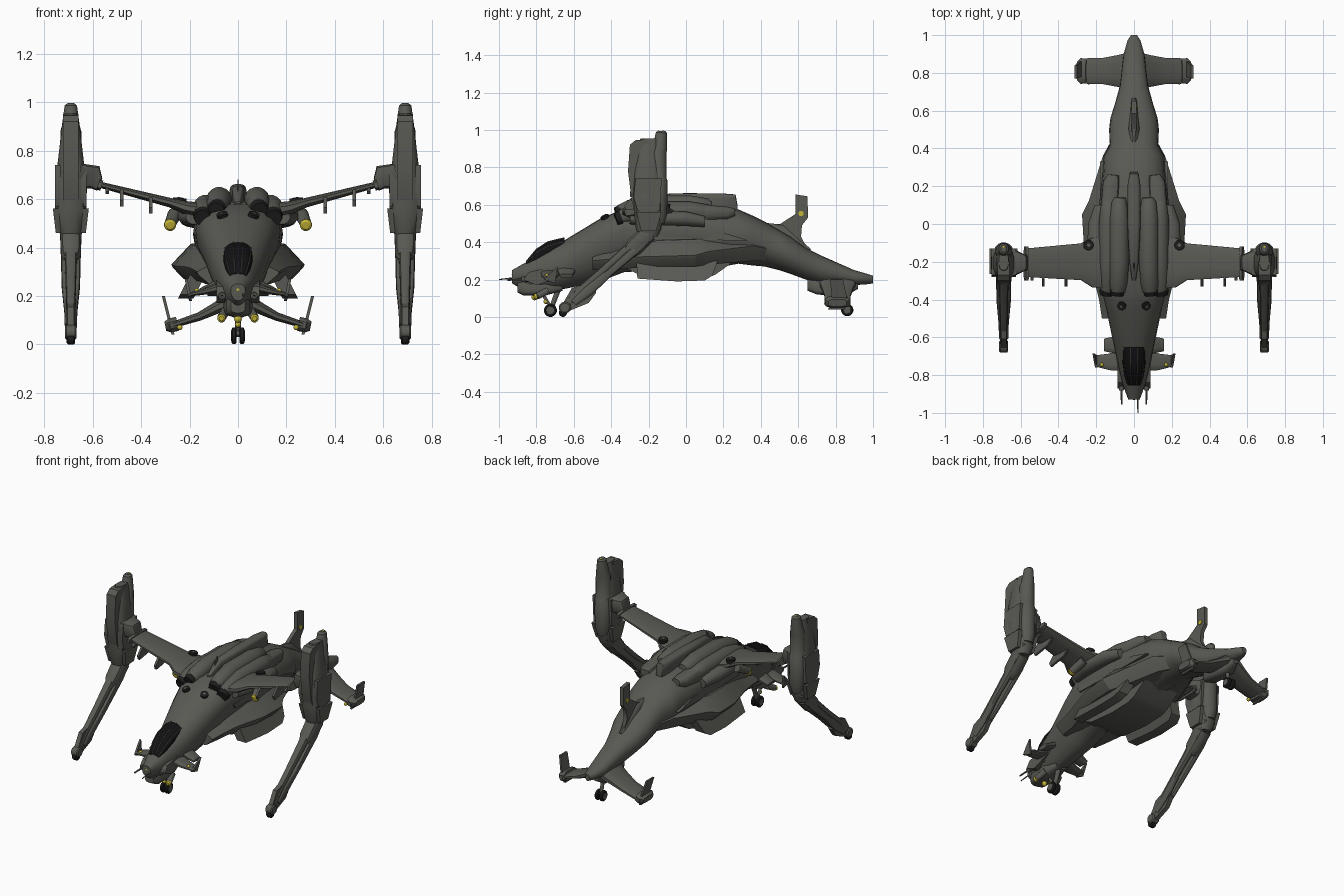
import bpy, bmesh, math
from mathutils import Vector


def mat(name, c):
    m = bpy.data.materials.new(name)
    m.diffuse_color = (*c, 1)
    return m


HULL = mat("hull_grey", (0.10, 0.10, 0.088))
DARK = mat("dark_rubber", (0.012, 0.012, 0.012))
GLASS = mat("black_glass", (0.006, 0.006, 0.007))
LAMP = mat("lamp_yellow", (0.55, 0.46, 0.04))


def finish(name, bm, m, mirror, angle=35):
    bmesh.ops.recalc_face_normals(bm, faces=bm.faces)
    me = bpy.data.meshes.new(name)
    bm.to_mesh(me)
    bm.free()
    me.materials.append(m)
    ob = bpy.data.objects.new(name, me)
    bpy.context.collection.objects.link(ob)
    if mirror:
        ob.modifiers.new("Mirror", 'MIRROR')
    bpy.ops.object.select_all(action='DESELECT')
    ob.select_set(True)
    bpy.context.view_layer.objects.active = ob
    bpy.ops.object.shade_smooth_by_angle(angle=math.radians(angle))
    return ob


def loft(name, rings, m=HULL, mirror=False, angle=35):
    bm = bmesh.new()
    rs = [[bm.verts.new(p) for p in r] for r in rings]
    n = len(rs[0])
    for a, b in zip(rs, rs[1:]):
        for i in range(n):
            bm.faces.new((a[i], a[(i + 1) % n], b[(i + 1) % n], b[i]))
    bm.faces.new(rs[0])
    bm.faces.new(rs[-1])
    return finish(name, bm, m, mirror, angle)


def spow(v, e):
    return math.copysign(abs(v) ** e, v)


def hull(name, secs, m=HULL, n=20, e=0.85):
    """Sections (y, half width, bottom, widest level, top) along the body."""
    rings = []
    for y, w, zb, zm, zt in secs:
        ring = []
        for i in range(n):
            a = 2 * math.pi * i / n
            k = e if math.sin(a) > 0 else max(e, .5) * 1.25
            s = spow(math.sin(a), k)
            ring.append((w * spow(math.cos(a), k), y, zm + s * ((zt - zm) if s > 0 else (zm - zb))))
        rings.append(ring)
    return loft(name, rings, m)


def tube(name, pts, m=HULL, mirror=True, n=12, e=1.0):
    """Points (x, y, z, half size across, half size other way) along a path."""
    ps = [Vector(p[:3]) for p in pts]
    t = (ps[-1] - ps[0]).normalized()
    u = Vector((0, 1, 0)) if abs(t.x) > 0.7 else Vector((1, 0, 0))
    u = (u - t * u.dot(t)).normalized()
    v = t.cross(u)
    rings = []
    for p, q in zip(ps, pts):
        rings.append([p + u * q[3] * spow(math.cos(a), e) + v * q[4] * spow(math.sin(a), e)
                      for a in [2 * math.pi * (i + 0.5) / n for i in range(n)]])
    return loft(name, rings, m, mirror)


def plate(name, outline, x, half, m=HULL, mirror=True, lean=0.0):
    """Side outline (y, z) given thickness in x, leaning outward with height."""
    z0 = outline[0][1]
    return loft(name, [[(x + s * half + lean * (z - z0), y, z) for y, z in outline] for s in (-1, 1)], m, mirror)


def ball(name, c, r, m=LAMP, mirror=True):
    bm = bmesh.new()
    bmesh.ops.create_uvsphere(bm, u_segments=12, v_segments=8, radius=r)
    bmesh.ops.translate(bm, verts=bm.verts, vec=c)
    return finish(name, bm, m, mirror, 60)


def vent(name, c, normal, r):
    """Dark fan disc with a grey hub, lying on the skin."""
    c, d = Vector(c), Vector(normal).normalized()
    u = d.cross(Vector((1, 0, 0))).normalized()
    v = d.cross(u)

    def disc(nm, rad, lo, hi, m):
        loft(nm, [[c + d * h + (u * math.cos(i * math.pi / 8) + v * math.sin(i * math.pi / 8)) * rad
                   for i in range(16)] for h in (lo, hi)], m, True)
    disc(name, r, -.02, .004, DARK)
    disc(name + "_hub", r * .35, 0, .007, HULL)


# Fuselage
hull("fuselage", [(-.93, .03, .18, .22, .25), (-.85, .06, .13, .23, .295), (-.75, .085, .14, .25, .36),
                  (-.65, .105, .15, .29, .41), (-.46, .145, .19, .41, .525), (-.33, .175, .24, .47, .58),
                  (-.1, .185, .25, .46, .6), (.1, .185, .25, .45, .6), (.28, .165, .285, .43, .575),
                  (.36, .16, .275, .41, .54), (.42, .128, .27, .39, .51), (.5, .132, .25, .36, .465),
                  (.56, .125, .23, .33, .43), (.64, .1, .2, .29, .37),
                  (.73, .075, .175, .255, .325), (.9, .055, .17, .21, .25), (.97, .035, .175, .205, .23),
                  (1.0, .015, .18, .2, .22)])
hull("nose_chin", [(-.9, .03, .13, .16, .2), (-.87, .05, .115, .15, .2), (-.75, .06, .115, .15, .2),
                   (-.66, .04, .14, .17, .2)], e=.5)
# Canopy with frame bars laid on its skin
CANOPY = [(-.855, .035, .26, .28, .293), (-.8, .052, .28, .315, .36), (-.74, .06, .3, .345, .4),
          (-.65, .06, .33, .37, .422)]
hull("canopy", CANOPY, GLASS, n=24)
for f in (.33, .9):
    tube("canopy_bar", [(w * f, y, zm + (zt - zm) * (1 - f ** 2.35) ** .425 + .003, .0025, .003)
                        for y, w, zb, zm, zt in CANOPY], n=6)
# Top engines: two barrels a side with dark intakes, plus a raised spine
for nm, x, z, r in (("inner", .078, .597, .053), ("outer", .135, .567, .05)):
    tube(nm + "_engine", [(x + .007, -.36, z - .035, r * .72, r * .72), (x + .005, -.31, z - .02, r * .92, r * .92),
                          (x, -.2, z, r, r), (x, .03, z, r, r), (x, .12, z - .005, r * .75, r * .8),
                          (x - .005, .14, z - .01, r * .55, r * .55)], n=16)
    tube(nm + "_intake", [(x + .012, -.375, z - .045, .034, .034), (x + .009, -.348, z - .037, .041, .041)], DARK, n=14)
hull("spine", [(-.3, .01, .56, .58, .59), (-.2, .025, .56, .62, .655), (.0, .035, .55, .62, .662),
               (.2, .035, .54, .62, .66), (.265, .025, .54, .62, .655), (.275, .02, .54, .59, .6)], e=.6)
plate("spine_blade", [(-.25, .62), (-.21, .68), (-.2, .62)], 0, .003, mirror=False)
tube("rear_exhaust_fairing", [(.13, .05, .555, .05, .05), (.12, .22, .555, .045, .035), (.11, .26, .56, .03, .02)], e=.7)
tube("shoulder_nacelle", [(.18, -.3, .525, .035, .03), (.2, -.2, .53, .05, .04), (.2, 0, .525, .045, .04),
                          (.18, .1, .51, .03, .03)])
# Side sponsons: angular, pointed outward
SPONSON = [(-.5, .17, .25, .3, .34), (-.4, .185, .25, .31, .37), (-.3, .21, .26, .32, .4), (-.12, .265, .27, .325, .41),
           (.05, .275, .27, .33, .415), (.12, .24, .28, .35, .42), (.36, .165, .3, .38, .42), (.46, .11, .3, .36, .4)]
loft("sponson", [[(.06, y, zb), (x - .05, y, zb), (x - .005, y, zm - .012), (x, y, zm), (x - .08, y, zt), (.06, y, zt + .01)]
                 for y, x, zb, zm, zt in SPONSON], mirror=True, angle=25)
# Belly keel and splayed belly pods
plate("belly", [(-.36, .28), (-.24, .22), (-.05, .2), (.1, .205), (.155, .225), (.26, .3), (.1, .33), (-.3, .33)],
      0, .125, mirror=False)
plate("belly_pod", [(-.265, .3), (-.26, .205), (-.05, .19), (.1, .195), (.14, .22), (.17, .3)], .16, .032, lean=-.5)
plate("upper_strake", [(-.3, .45), (-.05, .47), (.2, .45), (.33, .41), (.2, .41), (-.28, .42)], .15, .03)
# Cheek panels
plate("cheek_panel", [(-.87, .2), (-.84, .24), (-.62, .29), (-.6, .24), (-.8, .17)], .07, .018)
# Main wings
tube("wing", [(.14, -.2, .55, .145, .035), (.22, -.205, .565, .135, .028), (.28, -.2, .585, .1, .02),
              (.565, -.205, .658, .078, .013)], e=.8)
tube("wing_end_rib", [(.562, -.21, .655, .092, .022), (.578, -.21, .66, .092, .022)], e=.5)
for x, z in ((.36, .605), (.48, .635), (.54, .65)):
    d, y0 = (.065, -.33) if x < .5 else (.03, -.3)
    plate("wing_pylon", [(y0 + .04, z + .005), (y0, z - d * .6), (y0 + .01, z - d), (-.2, z - d * .7), (-.15, z)],
          x, .007)
tube("wing_lamp_mount", [(.28, -.225, .497, .024, .024), (.26, -.14, .54, .03, .025)])
tube("wing_lamp", [(.28, -.238, .49, .016, .016), (.28, -.232, .492, .025, .025), (.28, -.224, .494, .026, .026)], LAMP)
vent("wing_vent", (.24, -.112, .6), (-.1, .05, 1), .028)
vent("nose_vent", (.066, -.435, .537), (.28, -.4, .87), .023)
vent("cheek_vent", (.153, -.31, .548), (.7, -.3, .6), .016)
# Wing tip rotor nacelles
tube("rotor_hub", [(.57, -.205, .66, .04, .028), (.59, -.205, .69, .045, .05), (.66, -.205, .695, .08, .055)], e=.5)
tube("rotor_nacelle", [(.69, -.2, .43, .04, .05), (.69, -.2, .47, .05, .07), (.69, -.2, .56, .066, .08),
                       (.69, -.205, .65, .068, .085), (.69, -.205, .78, .052, .08), (.69, -.2, .9, .038, .06),
                       (.69, -.195, .955, .025, .05)], e=.75)
tube("rear_barrel", [(.69, -.15, .5, .035, .035), (.69, -.147, .55, .05, .047), (.69, -.147, .73, .052, .05),
                     (.69, -.147, .74, .046, .044), (.69, -.147, .88, .044, .044), (.69, -.14, .9, .038, .04),
                     (.69, -.132, .985, .026, .03), (.69, -.13, .995, .015, .02)], n=16)
ball("nacelle_top_lamp", (.69, -.122, .987), .01)
plate("nacelle_front", [(-.3, .92), (-.31, .78), (-.29, .62), (-.25, .5), (-.2, .5), (-.2, .95), (-.27, .945)], .69, .032)
for s in (-1, 1):
    plate("nacelle_upper_panel", [(-.27, .74), (-.28, .64), (-.26, .57), (-.14, .57), (-.13, .74)], .69 + s * .054, .011)
    plate("nacelle_lower_panel", [(-.265, .56), (-.24, .46), (-.16, .46), (-.13, .56)], .69 + s * .062, .012, lean=s * .12)
# Folded rotor blades reaching down and forward
for x, dy, r in ((.69, -.025, .024), (.667, .025, .017), (.713, .025, .017)):
    tube("rotor_blade", [(x, -.17 + dy, .49, r, .02), (x, -.27 + dy, .38, r * 1.1, .026),
                         (x, -.43 + dy, .24, r * .9, .02), (x * .6 + .276, -.54 + dy * .8, .14, r * .8, .028),
                         (x * .5 + .345, -.615 + dy * .6, .075, r * .8, .018)], e=.7)
tube("blade_collar", [(.69, -.2, .45, .045, .05), (.69, -.28, .37, .042, .05), (.69, -.31, .34, .03, .035)], e=.7)
plate("blade_paddle", [(-.5, .19), (-.61, .155), (-.665, .06), (-.63, .03), (-.52, .075), (-.48, .13)], .69, .014)
tube("blade_end_ring", [(.666, -.648, .05, .026, .024), (.672, -.648, .05, .033, .031), (.708, -.648, .05, .033, .031),
                        (.714, -.648, .05, .026, .024)], n=14)
tube("blade_tip", [(.672, -.658, .022, .016, .016), (.678, -.658, .022, .022, .022), (.702, -.658, .022, .022, .022),
                   (.708, -.658, .022, .016, .016)], DARK, n=14)
# Nose canards, guns and probe
tube("canard", [(.05, -.72, .24, .06, .02), (.13, -.73, .22, .045, .014), (.205, -.725, .205, .03, .008)], e=.7)
plate("canard_tip", [(-.76, .2), (-.7, .18), (-.685, .27), (-.72, .24)], .2, .006, lean=.2)
tube("rear_canard", [(.08, -.64, .25, .05, .02), (.155, -.64, .22, .035, .012)], e=.7)
ball("canard_lamp", (.17, -.745, .222), .01)
tube("gun_body", [(.066, -.88, .2, .014, .014), (.07, -.72, .21, .018, .02)])
tube("gun_barrel", [(.065, -.955, .198, .005, .005), (.066, -.87, .2, .006, .006)], n=8)
tube("nose_probe", [(.02, -1.0, .2, .003, .003), (.02, -.91, .21, .004, .004)], mirror=False, n=6)
ball("nose_lamp", (0, -.92, .225), .012, mirror=False)
tube("chin_lamp", [(.068, -.815, .107, .01, .01), (.068, -.808, .107, .017, .017), (.068, -.795, .11, .017, .017)], LAMP)
tube("chin_lamp_housing", [(.068, -.796, .11, .018, .018), (.05, -.74, .14, .02, .02)])
ball("chin_centre_lamp", (0, -.81, .105), .016, mirror=False)
ball("gear_lamp", (0, -.75, .082), .012, mirror=False)
# Nose and tail landing gear
tube("nose_gear_leg", [(0, -.67, .18, .016, .016), (0, -.725, .035, .012, .012)], mirror=False)
tube("nose_gear_brace", [(0, -.77, .13, .009, .009), (0, -.728, .06, .009, .009)], mirror=False)
for nm, y, z, r in (("nose_wheel", -.725, .035, .035), ("tail_wheel", .862, .037, .033)):
    tube(nm, [(.006, y, z, r * .8, r * .8), (.011, y, z, r, r), (.022, y, z, r, r), (.027, y, z, r * .8, r * .8)],
         DARK, n=16)
    tube(nm + "_cap", [(.02, y, z, r * .65, r * .65), (.029, y, z, r * .6, r * .6)], n=10)
tube("tail_gear_leg", [(0, .83, .18, .014, .014), (0, .862, .037, .01, .01)], mirror=False)
# Tail fin, tailplanes and end plates
plate("tail_fin", [(.36, .47), (.5, .495), (.585, .55), (.585, .655), (.65, .645), (.652, .53), (.62, .49),
                   (.615, .43), (.66, .34), (.5, .38)], 0, .012, mirror=False)
tube("fin_lamp", [(-.017, .615, .553, .015, .015), (.017, .615, .553, .015, .015)], LAMP, mirror=False)
tube("fin_root", [(0, .38, .48, .02, .03), (0, .5, .45, .03, .05), (0, .66, .345, .015, .02)], mirror=False)
tube("tailplane", [(.03, .81, .18, .1, .035), (.09, .81, .15, .085, .025), (.16, .81, .115, .072, .018),
                   (.285, .81, .075, .068, .013)], e=.75)
tube("tailplane_tip", [(.25, .81, .085, .06, .03), (.28, .81, .078, .07, .03), (.3, .81, .075, .05, .02)], e=.6)
plate("tail_end_plate", [(.76, .04), (.85, .04), (.86, .1), (.84, .2), (.77, .2), (.78, .1)], .268, .006, lean=.25)
ball("tail_lamp", (.24, .75, .07), .011)
hull("tail_keel", [(.65, .02, .14, .17, .21), (.7, .045, .12, .15, .2), (.85, .045, .11, .15, .2),
                   (.92, .02, .15, .17, .2)], e=.6)
